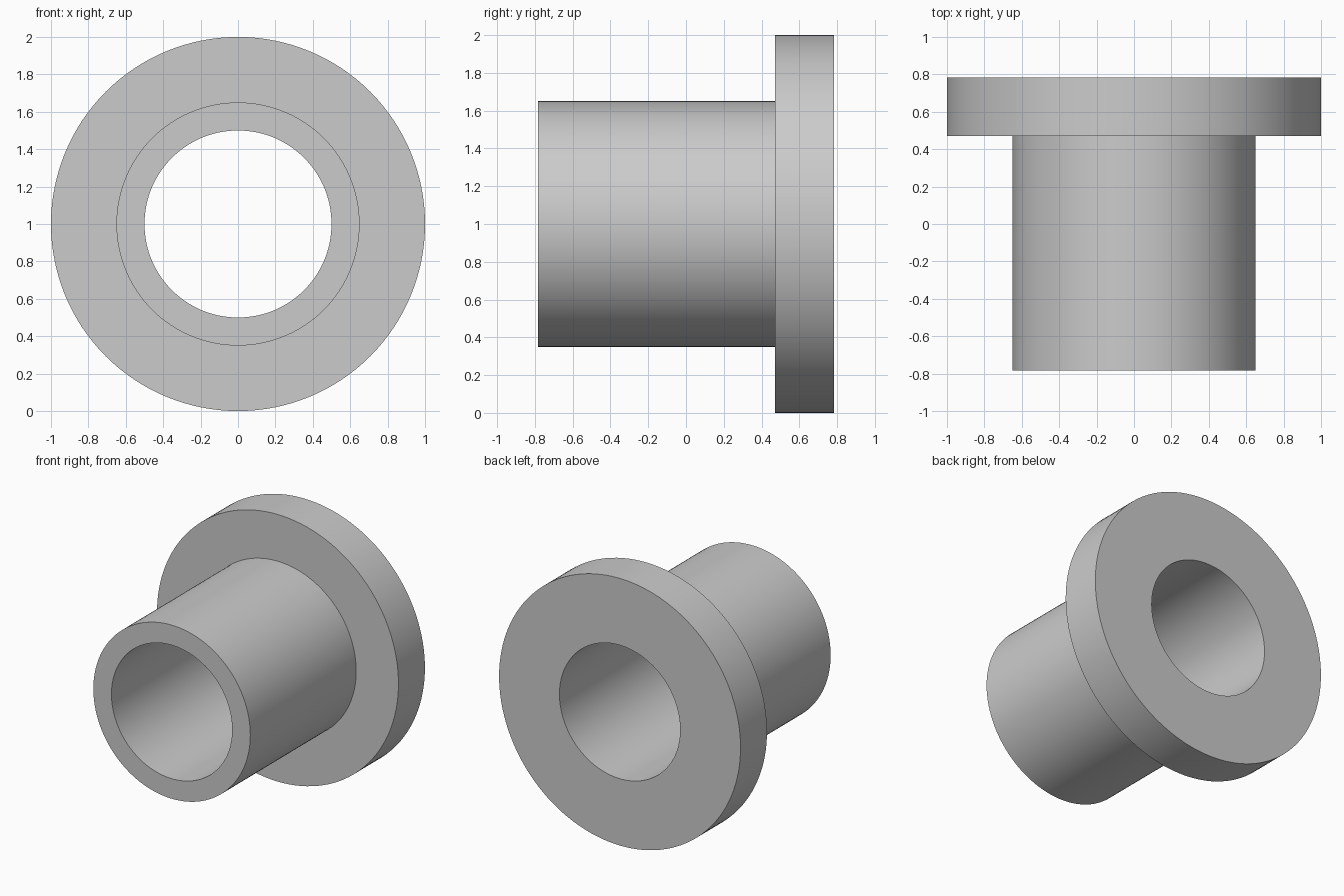
import bpy
import bmesh
import math
from mathutils import Matrix, Vector

cube = bpy.data.objects.get("Cube")
if cube:
    bpy.data.objects.remove(cube, do_unlink=True)

SEGMENTS = 128
CENTRE = Vector((0, 0, 1))
BORE, SLEEVE, FLANGE = 0.5, 0.65, 1.0
FRONT, SHOULDER, BACK = -0.783, 0.47, 0.783

# Plain grey metal
grey = bpy.data.materials.new("grey_metal")
grey.use_nodes = True
colour = (0.6, 0.6, 0.6, 1)
grey.diffuse_color = colour
grey.node_tree.nodes["Principled BSDF"].inputs["Base Color"].default_value = colour

# Closed cross-section (radius, y), revolved about the bore axis
profile = [(BORE, FRONT), (SLEEVE, FRONT), (SLEEVE, SHOULDER),
           (FLANGE, SHOULDER), (FLANGE, BACK), (BORE, BACK)]
bm = bmesh.new()
rings = []
for i in range(SEGMENTS):
    turn = Matrix.Rotation(math.tau * i / SEGMENTS, 3, 'Y')
    rings.append([bm.verts.new(CENTRE + turn @ Vector((r, y, 0))) for r, y in profile])
for i, ring in enumerate(rings):
    following = rings[(i + 1) % SEGMENTS]
    for j in range(len(profile)):
        k = (j + 1) % len(profile)
        bm.faces.new((ring[j], ring[k], following[k], following[j]))
bmesh.ops.recalc_face_normals(bm, faces=bm.faces)

mesh = bpy.data.meshes.new("flanged_bushing")
bm.to_mesh(mesh)
bm.free()
mesh.materials.append(grey)
bushing = bpy.data.objects.new("flanged_bushing", mesh)
bpy.context.collection.objects.link(bushing)

# Smooth round walls with crisp rims
bpy.ops.object.select_all(action='DESELECT')
bushing.select_set(True)
bpy.context.view_layer.objects.active = bushing
bpy.ops.object.shade_smooth_by_angle(angle=math.radians(30))
